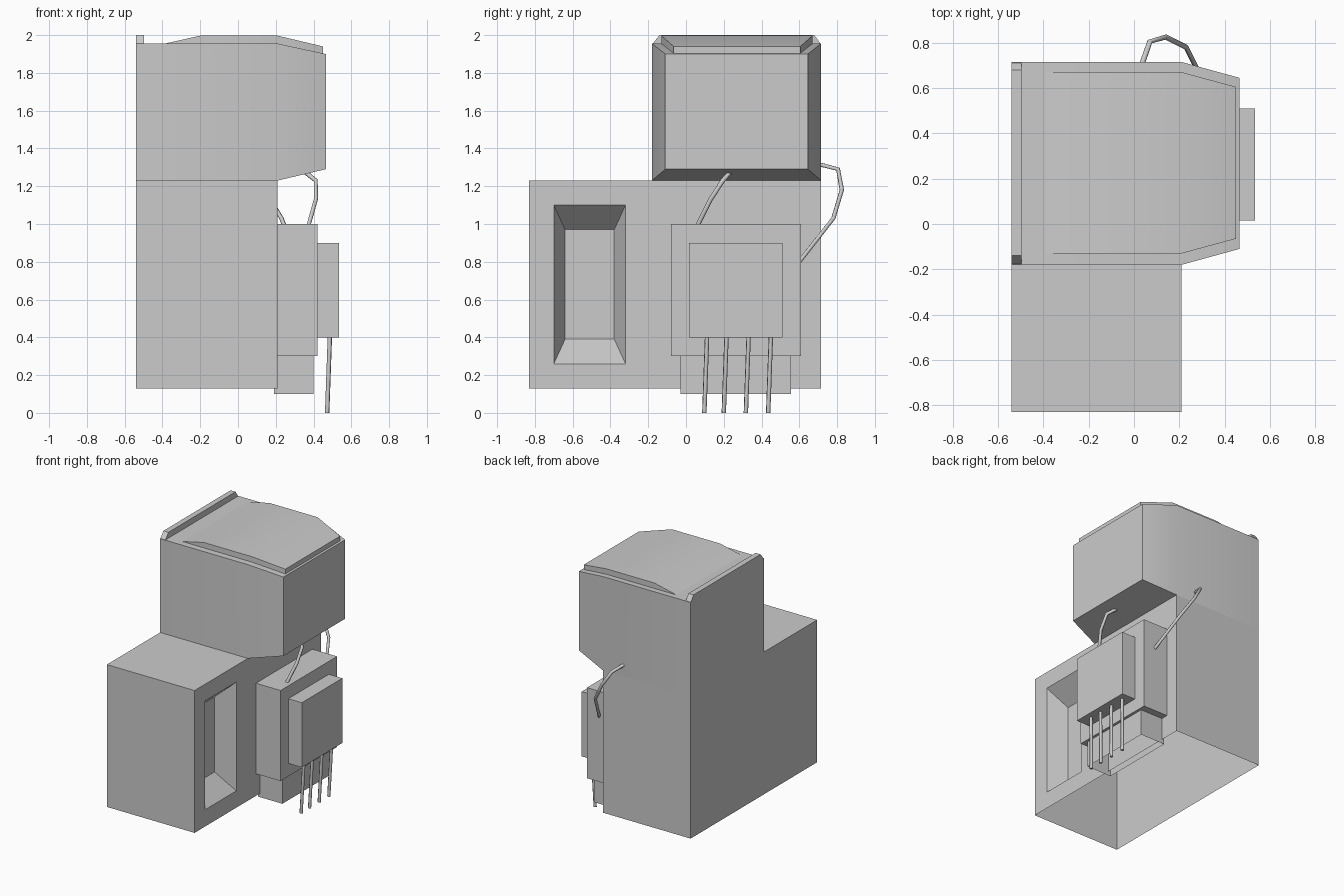
import bpy
import bmesh
import math

cube = bpy.data.objects.get("Cube")
if cube:
    bpy.data.objects.remove(cube, do_unlink=True)

grey = bpy.data.materials.new("plain grey")
grey.use_nodes = True
grey.diffuse_color = (0.6, 0.6, 0.6, 1)
grey.node_tree.nodes["Principled BSDF"].inputs["Base Color"].default_value = (0.6, 0.6, 0.6, 1)


def finish(obj):
    obj.data.materials.append(grey)
    bpy.ops.object.select_all(action='DESELECT')
    obj.select_set(True)
    bpy.context.view_layer.objects.active = obj


def loft(name, rings, axis='x', open_floor=False):
    """Join rectangles (height, a0, a1, b0, b1) along x or z, with capped ends."""
    bm = bmesh.new()
    loops = []
    for h, a0, a1, b0, b1 in rings:
        corners = [(a0, b0), (a1, b0), (a1, b1), (a0, b1)]
        loops.append([bm.verts.new((h, a, b) if axis == 'x' else (a, b, h))
                      for a, b in corners])
    for i, (p, q) in enumerate(zip(loops, loops[1:])):
        for k in range(4):
            if open_floor and i == 0 and k == 0:
                continue
            n = (k + 1) % 4
            bm.faces.new((p[k], p[n], q[n], q[k]))
    bm.faces.new(loops[0][::-1])
    bm.faces.new(loops[-1])
    bmesh.ops.recalc_face_normals(bm, faces=bm.faces)
    mesh = bpy.data.meshes.new(name)
    bm.to_mesh(mesh)
    bm.free()
    obj = bpy.data.objects.new(name, mesh)
    bpy.context.collection.objects.link(obj)
    finish(obj)
    bpy.ops.object.shade_smooth_by_angle(angle=math.radians(30))
    return obj


def wire(name, points, radius=0.012):
    """Round wire through the points."""
    curve = bpy.data.curves.new(name, 'CURVE')
    curve.dimensions = '3D'
    curve.bevel_depth = radius
    curve.bevel_resolution = 1
    curve.use_fill_caps = True
    spline = curve.splines.new('POLY')
    spline.points.add(len(points) - 1)
    for point, co in zip(spline.points, points):
        point.co = (*co, 1)
    obj = bpy.data.objects.new(name, curve)
    bpy.context.collection.objects.link(obj)
    finish(obj)
    bpy.ops.object.convert(target='MESH')


# Hollow base, open underneath, with a tapered recess in its side
loft("base", [
    (-0.54, -0.83, 0.715, 0.13, 1.23),
    (0.21, -0.83, 0.715, 0.13, 1.23),
    (0.21, -0.70, -0.32, 0.26, 1.10),
    (0.065, -0.64, -0.38, 0.39, 0.97),
], open_floor=True)

# Upper housing with a tapered end
loft("upper_housing", [
    (-0.54, -0.18, 0.715, 1.23, 1.955),
    (0.21, -0.18, 0.715, 1.23, 1.955),
    (0.465, -0.11, 0.645, 1.29, 1.90),
], open_floor=True)

# Raised lid that ramps up, then slopes down
loft("lid", [
    (-0.41, -0.13, 0.67, 1.92, 1.95),
    (-0.20, -0.13, 0.67, 1.92, 1.997),
    (0.21, -0.13, 0.67, 1.92, 1.997),
    (0.45, -0.065, 0.605, 1.87, 1.94),
])

# Low lip along the far edge of the lid
loft("lip", [
    (1.95, -0.54, -0.497, -0.18, 0.715),
    (2.0, -0.54, -0.497, -0.14, 0.68),
], axis='z')

# Stacked side boxes
loft("side_box", [(h, -0.08, 0.61, 0.30, 1.0) for h in (0.2, 0.42)])
loft("outer_box", [(h, 0.015, 0.51, 0.40, 0.90) for h in (0.41, 0.535)])
loft("lower_box", [(h, -0.03, 0.555, 0.10, 0.31) for h in (0.19, 0.40)], open_floor=True)

# Hanging pins
for i, y in enumerate((0.112, 0.215, 0.332, 0.45)):
    wire(f"pin_{i + 1}", [(0.487, y, 0.42), (0.472, y - 0.015, 0)])

# Cables between the boxes and the housing
wire("short_cable", [(0.37, 0.055, 0.98), (0.412, 0.13, 1.13),
                     (0.412, 0.195, 1.23), (0.355, 0.235, 1.275)])
wire("long_cable", [(0.03, 0.69, 1.32), (0.07, 0.805, 1.29), (0.14, 0.825, 1.18),
                    (0.23, 0.78, 1.03), (0.32, 0.60, 0.80)])
